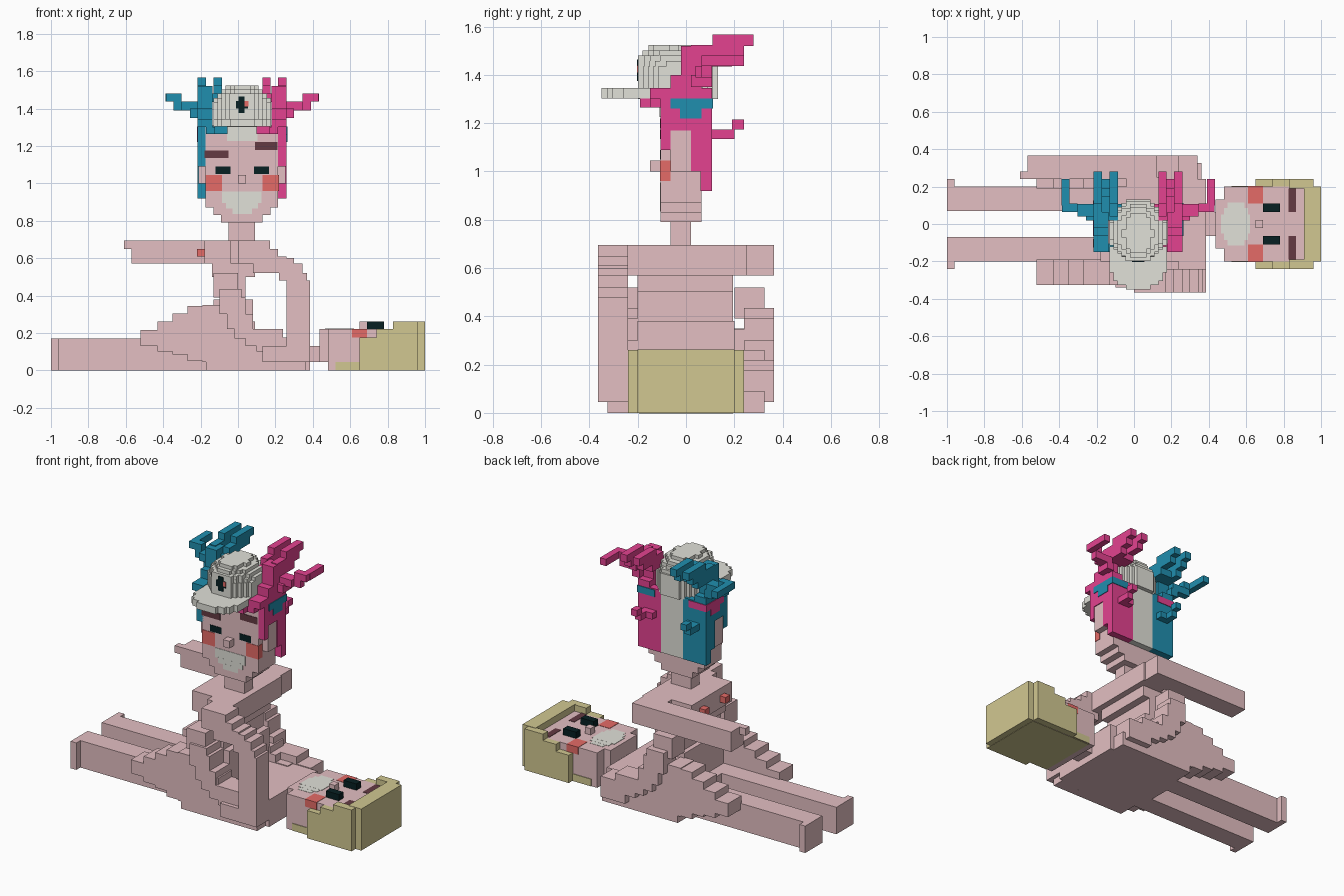
import bpy, bmesh, math

def mat(name, r, g, b):
    m = bpy.data.materials.new(name)
    m.diffuse_color = (r, g, b, 1)
    return m

SKIN = mat("skin_pink", .77, .52, .54)
TEAL = mat("teal", .0144, .275, .43)
MAGENTA = mat("magenta", .77, .055, .28)
KHAKI = mat("khaki", .64, .575, .285)
WHITE = mat("off_white", .75, .75, .69)
RED = mat("soft_red", .78, .145, .135)
DARK = mat("near_black", .002, .014, .016)
BROWN = mat("brown", .125, .042, .055)
C = .022  # centre line of the upright head

def blocks(name, m, boxes):
    """One object made of boxes (x0, x1, y0, y1, z0, z1)."""
    bm = bmesh.new()
    for x0, x1, y0, y1, z0, z1 in boxes:
        vs = bmesh.ops.create_cube(bm, size=1)["verts"]
        for v in vs:
            v.co = (x1 if v.co.x > 0 else x0, y1 if v.co.y > 0 else y0,
                    z1 if v.co.z > 0 else z0)
    me = bpy.data.meshes.new(name)
    bm.to_mesh(me)
    bm.free()
    me.materials.append(m)
    ob = bpy.data.objects.new(name, me)
    bpy.context.collection.objects.link(ob)
    return ob

def slab(y0, y1, rects):
    """Stepped x-z silhouette spread between two y values."""
    return [(a, b, y0, y1, c, d) for a, b, c, d in rects]

def flip_y(boxes):
    return [(a, b, -d, -c, e, f) for a, b, c, d, e, f in boxes]

def flip_x(boxes):
    return [(2*C - b, 2*C - a, c, d, e, f) for a, b, c, d, e, f in boxes]

def both_y(boxes):
    return boxes + flip_y(boxes)

def both_x(boxes):
    return boxes + flip_x(boxes)

# ---- Lying figure: body, legs, arms ----
blocks("lying_legs", SKIN, both_y([(-.96, -.1, .07, .2, 0, .17), (-1, -.96, .07, .24, 0, .17)]))
blocks("lying_torso", SKIN, [(-.2, .22, -.2, .2, 0, .17), (.15, .385, -.24, .24, 0, .17),
                             (.385, .48, -.065, .065, .045, .13)])
bent = [(.17, .34, .045, .175), (.17, .24, .13, .22), (.04, .13, .13, .22), (.1, .2, .1, .22),
        (-.02, .08, .17, .3), (-.06, .04, .22, .39), (-.1, .02, .3, .435)]
blocks("lying_arm_back", SKIN, slab(.24, .365, bent) + [(-.13, 0, .2, .325, .39, .52)])
blocks("lying_arm_front", SKIN, slab(-.34, -.2, bent) + [(-.13, 0, -.325, -.2, .39, .52)])

# ---- Lying figure: head ----
blocks("lying_head", SKIN, [(.48, .95, -.2, .2, 0, .22), (.435, .48, -.13, .13, .045, .22),
                            (.65, .69, -.022, .022, .2, .26)])
hair = [(.65, .96, .19, .24, 0, .175), (.74, .96, .19, .24, .17, .22), (.83, .96, .19, .24, .21, .26)]
blocks("lying_hair", KHAKI, both_y(hair) + [(.91, 1, -.2, .2, 0, .262), (.52, .96, -.195, .195, -.002, .01),
                                            (.52, .65, -.204, .204, 0, .045)])
blocks("lying_eyes", DARK, both_y([(.69, .78, .065, .11, .21, .26)]))
blocks("lying_brows", BROWN, both_y([(.825, .865, .065, .19, .215, .222)]))
blocks("lying_cheeks", RED, both_y([(.61, .69, .11, .203, .175, .222)]))
blocks("lying_mouth", WHITE, [(.5, .59, -.115, .115, .215, .2215), (.48, .61, -.085, .085, .215, .222),
                              (.465, .62, -.05, .05, .215, .2225)])

# ---- Seated figure: torso, arms, folded legs ----
blocks("seated_torso", SKIN, [(-.18, .09, -.2, .2, .57, .695), (-.04, .13, -.25, .25, .57, .695),
                              (-.14, .09, -.2, .195, .5, .58),
                              (-.1, .04, -.2, .195, .34, .52), (-.13, .08, -.2, .2, .15, .38),
                              (-.05, .09, -.065, .02, .68, .82)])
blocks("chest_marks", RED, both_y([(-.22, -.17, .08, .125, .61, .65)]))
blocks("seated_arm_front", SKIN, slab(-.365, -.24, [
    (0, .17, .57, .695), (.08, .215, .52, .65), (.17, .26, .52, .61), (.22, .3, .48, .6),
    (.26, .345, .43, .57), (.26, .37, .4, .52), (.26, .385, .045, .48), (.13, .385, .045, .13)]))
blocks("seated_arm_back", SKIN, slab(.24, .365, [(-.57, .12, .57, .695)])
       + [(-.61, -.57, .24, .28, .65, .695)])
leg = [(-.52, -.43, .13, .215), (-.43, -.35, .1, .26), (-.35, -.26, .085, .305),
       (-.27, -.19, .05, .345), (-.19, -.1, .045, .35), (-.13, .04, 0, .345),
       (-.17, .09, 0, .26), (.04, .13, 0, .22), (.08, .215, 0, .175), (-.17, .36, 0, .09)]
blocks("seated_legs", SKIN, both_y(slab(.19, .325, leg)))

# ---- Seated figure: head ----
blocks("seated_head", SKIN, [(-.175, .215, -.105, .065, .87, 1.3), (-.13, .175, -.105, .065, .83, .88),
                             (-.09, .13, -.105, .065, .79, .84), (0, .044, -.15, -.1, 1, 1.045)]
       + both_x([(.2, .255, -.065, .02, 1.0, 1.175)]))
blocks("seated_eyes", DARK, both_x([(.085, .165, -.108, -.1, 1.05, 1.09)]))
blocks("seated_brows", BROWN, [(-.18, -.05, -.108, -.1, 1.135, 1.175), (.09, .21, -.108, -.1, 1.178, 1.22)])
blocks("seated_cheeks", RED, both_x([(.13, .218, -.108, -.065, .96, 1.045)]))
blocks("seated_mouth", WHITE, [(-.085, .125, -.1076, -.1, .895, .955), (-.065, .108, -.108, -.1, .865, .9),
                               (-.03, .075, -.1084, -.1, .835, .87)])

# ---- Two-tone hair: one half, mirrored for the other ----
half = [(.21, .26, .02, .108, 1.0, 1.31), (.21, .26, .065, .108, .92, 1.01),   # side
        (.1, .26, .06, .108, .92, 1.31), (.21, .26, -.105, -.065, 1.09, 1.31),  # back and sideburn
        (.21, .26, -.07, .03, 1.17, 1.31),
        (.1, .17, -.19, -.1, 1.265, 1.303), (.1, .215, -.15, -.1, 1.265, 1.3),
        (.18, .26, -.15, .108, 1.3, 1.345), (.18, .26, -.065, .065, 1.34, 1.4),
        (.18, .26, -.02, .065, 1.39, 1.52),
        # upright spikes sweeping back
        (.215, .26, .02, .19, 1.435, 1.48), (.215, .26, .02, .24, 1.478, 1.525),
        (.215, .26, .11, .28, 1.52, 1.567),
        (.13, .215, .02, .15, 1.435, 1.48), (.13, .175, .04, .24, 1.478, 1.525),
        (.13, .175, .11, .28, 1.52, 1.567),
        # side spike
        (.25, .3, .02, .108, 1.35, 1.4), (.26, .345, .04, .108, 1.39, 1.437),
        (.3, .39, .065, .108, 1.39, 1.437), (.345, .43, .065, .11, 1.437, 1.48),
        (.39, .432, .1, .24, 1.437, 1.48),
        # small tufts at the back
        (.175, .215, .1, .2, 1.135, 1.175), (.175, .215, .19, .24, 1.175, 1.215),
        (.13, .175, .1, .15, 1.135, 1.175)]
blocks("hair_right_half", MAGENTA, half)
blocks("hair_left_half", TEAL, flip_x(half))
blocks("hair_middle", WHITE, [(-.06, .104, .06, .106, .92, 1.32)])
patch = [(.215, .264, -.065, .112, 1.26, 1.303), (.215, .264, -.025, .065, 1.22, 1.27),
         (.14, .262, .1, .112, 1.26, 1.303)]
blocks("hair_patch_right", TEAL, patch)
blocks("hair_patch_left", MAGENTA, flip_x(patch))

# ---- Cap: stepped round layers, fuller at the front ----
def disc(cx, cy, rx, ry, z0, z1, step=.022):
    """Stepped ellipse made of strips along x."""
    out, n = [], max(1, round(ry / step))
    for i in range(-n, n):
        t = (i + .5) / n
        w = max(step, round(rx * math.sqrt(1 - t * t) / step) * step)
        out.append((cx - w, cx + w, cy + ry * i / n, cy + ry * (i + 1) / n, z0, z1))
    return out

dome = [(-.045, .089, -.198, -.1, 1.34, 1.48)]
for z0, z1, rx, ry, cy in ((1.3, 1.435, .16, .165, -.033), (1.435, 1.457, .15, .158, -.038),
                           (1.457, 1.48, .135, .15, -.043), (1.48, 1.502, .115, .135, -.045),
                           (1.502, 1.524, .08, .105, -.05)):
    dome += disc(C, cy, rx, ry, z0, z1)
blocks("cap_dome", WHITE, dome)
blocks("cap_brim", WHITE, disc(C, -.19, .165, .16, 1.303, 1.345)
       + [(-.06, .104, -.11, -.09, 1.225, 1.31)])
blocks("cap_badge", DARK, [(-.012, .054, -.202, -.17, 1.4, 1.44), (.002, .036, -.2025, -.17, 1.375, 1.465)])
blocks("cap_badge_accent", RED, [(.036, .055, -.203, -.17, 1.41, 1.44)])
